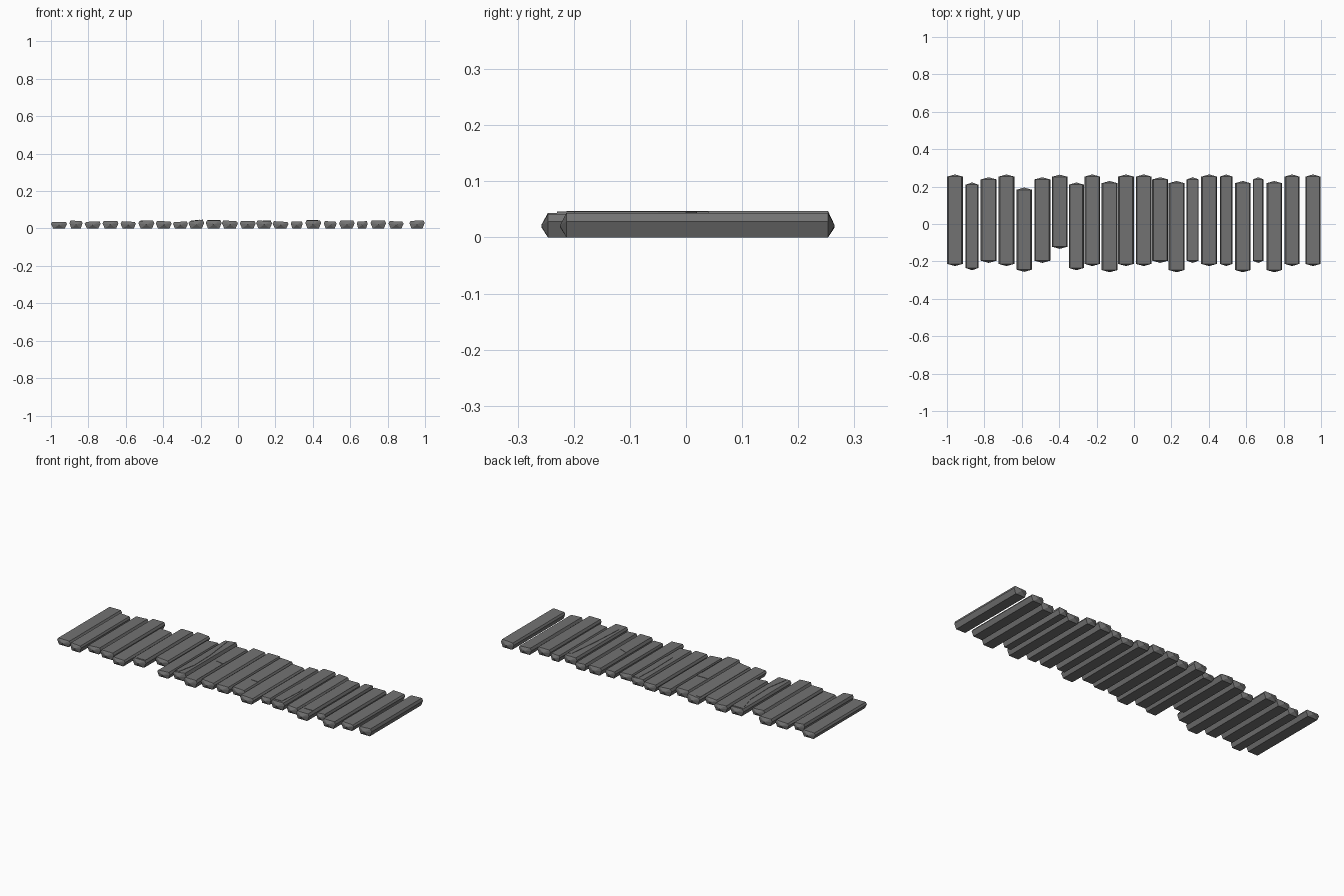
import bpy, bmesh

cube = bpy.data.objects.get("Cube")
if cube:
    bpy.data.objects.remove(cube, do_unlink=True)

grey = bpy.data.materials.new("weathered grey")
grey.use_nodes = True
colour = (0.17, 0.17, 0.17, 1)
grey.diffuse_color = colour
grey.node_tree.nodes["Principled BSDF"].inputs["Base Color"].default_value = colour


def finish(name, bm):
    bmesh.ops.recalc_face_normals(bm, faces=bm.faces)
    mesh = bpy.data.meshes.new(name)
    bm.to_mesh(mesh)
    bm.free()
    mesh.materials.append(grey)
    obj = bpy.data.objects.new(name, mesh)
    bpy.context.collection.objects.link(obj)
    return obj


def make_plank(name, x, width, front, back, height, roll):
    """Bar with a bevelled section and blunt pointed ends."""
    section = [(-.36, 0), (.36, 0), (.5, .68), (.42, 1 + roll), (-.42, 1 - roll), (-.5, .68)]
    cap = 0.012
    bm = bmesh.new()
    rings = []
    for tip_y, inward in ((front, cap), (back, -cap)):
        ring = [bm.verts.new((x + u * width, tip_y + inward, v * height)) for u, v in section]
        tip = bm.verts.new((x, tip_y, height * .5))
        for a, b in zip(ring, ring[1:] + ring[:1]):
            bm.faces.new((a, b, tip))
        rings.append(ring)
    first, second = rings
    for i in range(len(section)):
        j = (i + 1) % len(section)
        bm.faces.new((first[i], first[j], second[j], second[i]))
    return finish(name, bm)


def make_splinter(name, plank, path, side):
    """Thin raised layer between a jagged crack and one long edge."""
    x, width, front, back, height, roll = plank
    outline = path + [(side * .42, path[-1][1]), (side * .42, path[0][1])]
    bm = bmesh.new()
    lower, upper = [], []
    for u, y in outline:
        z = height * (1 + roll * u / .42)
        lower.append(bm.verts.new((x + u * width, y, z - .002)))
        upper.append(bm.verts.new((x + u * width, y, z + .002)))
    bm.faces.new(lower)
    bm.faces.new(upper)
    for i in range(len(outline)):
        j = (i + 1) % len(outline)
        bm.faces.new((lower[i], lower[j], upper[j], upper[i]))
    finish(name, bm)


# Front and back ends shared by planks of the same cut
cuts = {
    "high": (-.225, .265), "low": (-.258, .23), "mid": (-.208, .25),
    "slid": (-.247, .222), "cropped": (-.256, .195), "short": (-.133, .264),
}
# Centre, width, cut, height, roll
rows = [
    (-.957, .085, "high", .036, 0), (-.866, .07, "slid", .041, -.05),
    (-.777, .085, "mid", .037, .05), (-.682, .085, "high", .041, 0),
    (-.587, .082, "cropped", .037, -.05), (-.49, .085, "mid", .041, 0),
    (-.397, .085, "short", .039, -.06), (-.308, .08, "slid", .036, .05),
    (-.223, .083, "high", .043, .1), (-.13, .085, "low", .044, 0),
    (-.043, .085, "high", .041, -.06), (.052, .085, "high", .041, 0),
    (.14, .085, "mid", .041, -.04), (.228, .085, "low", .037, -.06),
    (.314, .064, "mid", .038, 0), (.402, .085, "high", .044, 0),
    (.493, .068, "high", .038, -.05), (.582, .083, "low", .042, 0),
    (.664, .058, "mid", .038, .04), (.75, .083, "low", .042, 0),
    (.845, .08, "high", .038, -.05), (.957, .082, "high", .042, .04),
]
planks = []
for number, (x, width, cut, height, roll) in enumerate(rows, 1):
    plank = (x, width, *cuts[cut], height, roll)
    make_plank(f"plank_{number}", *plank)
    planks.append(plank)

# Cracked planks: index, side of the raised layer, crack line
cracks = [
    (5, 1, [(-.38, .23), (0, .11), (.05, -.06), (-.2, -.19)]),
    (8, -1, [(-.15, .24), (.15, .05), (.2, -.1), (-.1, -.2)]),
    (9, 1, [(-.4, .04), (-.15, .01), (.4, 0), (.4, -.23)]),
    (12, 1, [(0, .23), (-.08, .1), (-.05, -.07)]),
    (15, -1, [(-.4, .02), (.2, 0), (.3, -.05), (.2, -.2)]),
    (17, 1, [(.15, .19), (-.1, 0), (-.25, -.2)]),
]
for index, side, path in cracks:
    make_splinter(f"splinter_{index + 1}", planks[index], path, side)
